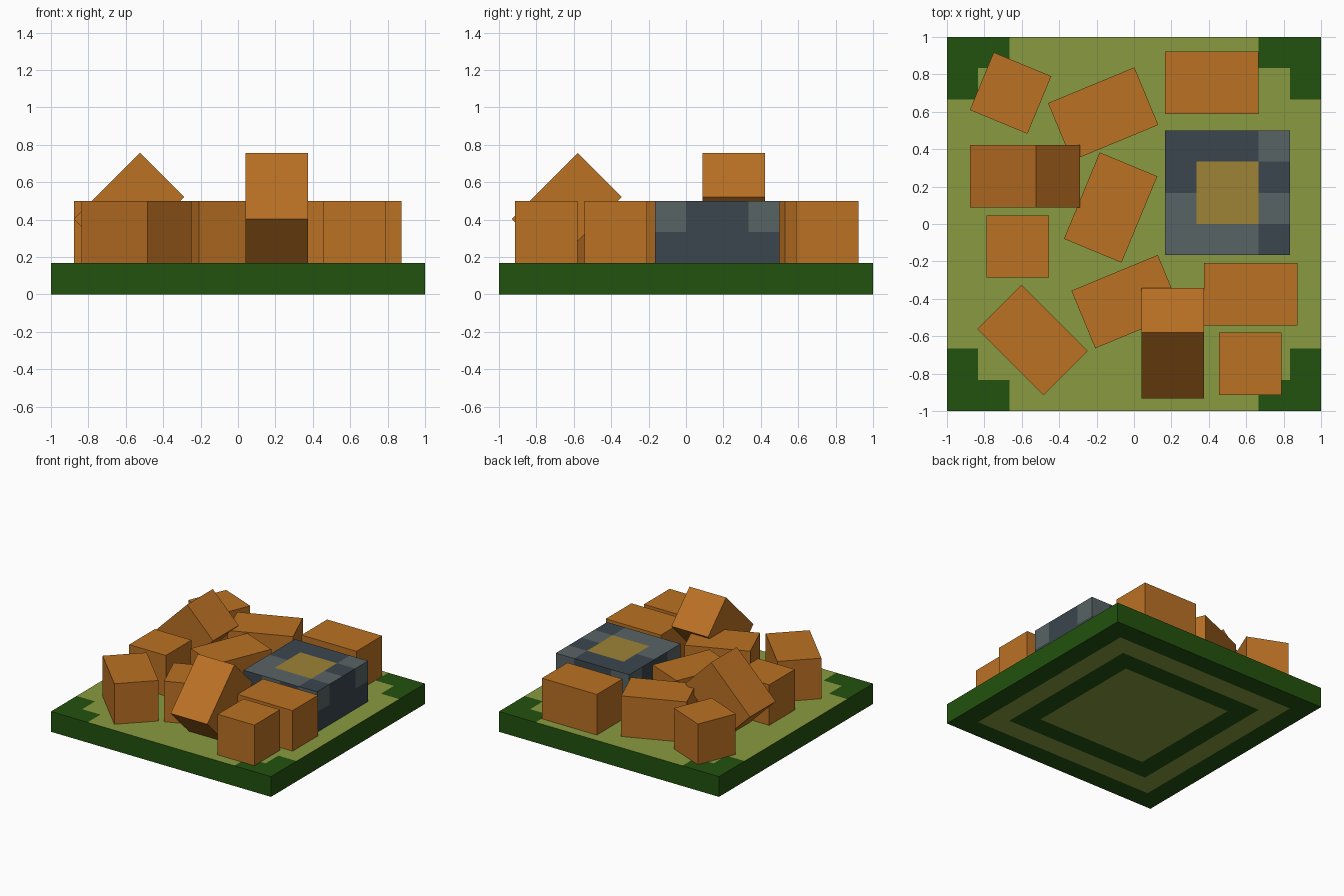
import bpy, bmesh
from math import radians
from mathutils import Matrix, Euler, Vector

if "Cube" in bpy.data.objects:
    bpy.data.objects.remove(bpy.data.objects["Cube"])


def material(name, rgb):
    lin = [((c / 255 + 0.055) / 1.055) ** 2.4 for c in rgb]
    m = bpy.data.materials.new(name)
    m.diffuse_color = (*lin, 1)
    m.use_nodes = True
    m.node_tree.nodes["Principled BSDF"].inputs["Base Color"].default_value = m.diffuse_color
    return m


green = material("dark green", (35, 82, 15))
olive = material("olive", (137, 155, 64))
orange = material("orange", (187, 113, 36))
slate = material("dark slate", (59, 70, 78))
grey = material("light slate", (88, 99, 100))
gold = material("ochre", (157, 131, 54))


def box(name, center, size, mats, rot=(0, 0, 0), cuts=((), (), ()), rule=None):
    """Box, optionally sliced at world coordinates per axis and coloured by rule."""
    bm = bmesh.new()
    bmesh.ops.create_cube(bm, size=1, matrix=Matrix.Diagonal((*size, 1)))
    for axis, values in enumerate(cuts):
        normal = Vector([float(i == axis) for i in range(3)])
        for v in values:
            bmesh.ops.bisect_plane(bm, geom=bm.verts[:] + bm.edges[:] + bm.faces[:],
                                   plane_co=normal * (v - center[axis]), plane_no=normal)
    if rule:
        bm.normal_update()
        for f in bm.faces:
            f.material_index = rule(f.calc_center_median() + Vector(center), f.normal)
    mesh = bpy.data.meshes.new(name)
    bm.to_mesh(mesh)
    bm.free()
    for m in mats:
        mesh.materials.append(m)
    ob = bpy.data.objects.new(name, mesh)
    ob.location = center
    ob.rotation_euler = Euler([radians(a) for a in rot])
    bpy.context.collection.objects.link(ob)
    return ob


T = 1 / 6   # module of the whole layout


# Ground slab: olive lawn with L-shaped green corners, square rings underneath
def slab_rule(c, n):
    near, far = sorted((abs(c.x), abs(c.y)))
    if n.z > 0.5:
        return 0 if near > 4 * T and far > 5 * T else 1
    if n.z < -0.5:
        return 1 if far < 3 * T or 4 * T < far < 5 * T else 0
    return 0


rings = [s * k * T for k in (3, 4, 5) for s in (-1, 1)]
box("ground_slab", (0, 0, T / 2), (2, 2, T), [green, olive],
    cuts=(rings, rings, ()), rule=slab_rule)

# Patched slate block: letters are d = dark, l = light, g = ochre, rows from the back
TOP = ("dddl", "dggd", "lggl", "llld")


def block_rule(c, n):
    i = min(3, max(0, int((c.x - T) / T)))
    j = min(3, max(0, int((c.y + T) / T)))
    if n.z > 0.5:
        return "dlg".index(TOP[3 - j][i])
    if abs(n.z) > 0.5 or c.z < 2 * T:
        return 0
    if n.y < -0.5:
        return (0, 1, 0, 1)[i]
    return 1 if (j if abs(n.x) > 0.5 else i) in (0, 3) else 0


box("slate_block", (3 * T, T, 2 * T), (4 * T, 4 * T, 2 * T), [slate, grey, gold],
    cuts=([2 * T, 3 * T, 4 * T], [0, T, 2 * T], [2 * T]), rule=block_rule)

# Upright orange blocks: x, y, length, depth, turn
S, L = 2 * T, 3 * T
blocks = [
    (0.415, 0.755, L, S, 0), (0.625, -0.375, L, S, 0),
    (0.622, -0.747, S, S, 0), (-0.622, -0.12, S, S, 0),
    (-0.66, 0.70, S, S, -22.5), (-0.165, 0.588, L, S, 22.5),
    (-0.125, 0.088, S, L, -22.5), (-0.04, -0.415, L, S, 22.5),
    (-0.543, -0.62, L, S, -45),
]
for k, (x, y, sx, sy, turn) in enumerate(blocks):
    box(f"block_{k + 1}", (x, y, 2 * T), (sx, sy, S), [orange], rot=(0, 0, turn))

# Two blocks tipped onto an edge
box("tipped_block_left", (-0.583, 0.255, 0.462), (L, S, S), [orange], rot=(0, -45, 0))
box("tipped_block_front", (0.207, -0.638, 0.462), (S, L, S), [orange], rot=(45, 0, 0))
